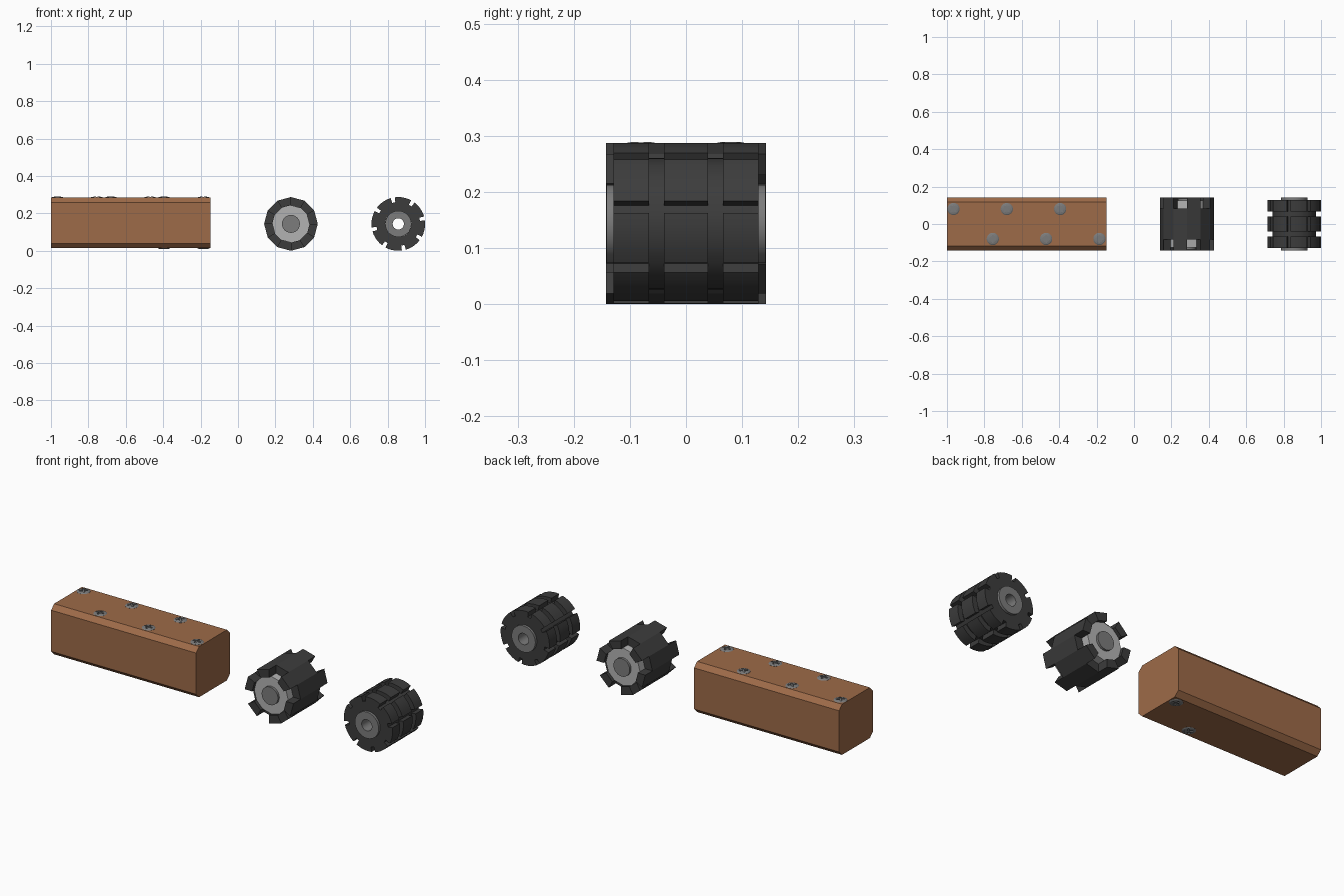
import bpy, bmesh
from math import sin, cos, pi, radians, hypot

if "Cube" in bpy.data.objects:
    bpy.data.objects.remove(bpy.data.objects["Cube"])


def material(name, r, g, b):
    m = bpy.data.materials.new(name)
    m.diffuse_color = (r, g, b, 1)
    m.use_nodes = True
    m.node_tree.nodes["Principled BSDF"].inputs["Base Color"].default_value = m.diffuse_color
    return m


WOOD = material("wood", 0.34, 0.145, 0.065)
RUBBER = material("rubber", 0.045, 0.045, 0.045)
PALE = material("pale_metal", 0.45, 0.45, 0.45)
STEEL = material("steel", 0.2, 0.2, 0.2)


def finish(bm, name, mat, loc=(0, 0, 0), smooth=False):
    bmesh.ops.remove_doubles(bm, verts=bm.verts, dist=1e-5)
    bmesh.ops.recalc_face_normals(bm, faces=bm.faces)
    me = bpy.data.meshes.new(name)
    bm.to_mesh(me)
    bm.free()
    me.materials.append(mat)
    ob = bpy.data.objects.new(name, me)
    ob.location = loc
    bpy.context.collection.objects.link(ob)
    if smooth:
        bpy.ops.object.select_all(action='DESELECT')
        bpy.context.view_layer.objects.active = ob
        ob.select_set(True)
        bpy.ops.object.shade_smooth_by_angle(angle=radians(30))
    return ob


def lathe(profile, angles):
    """Spin a closed (radius, y) profile round the y axis; returns bm and faces[angle][edge]."""
    bm = bmesh.new()
    rows = [[bm.verts.new((r * cos(a), y, r * sin(a))) for r, y in profile] for a in angles]
    n, faces = len(profile), []
    for i, row in enumerate(rows):
        nxt = rows[(i + 1) % len(rows)]
        strip = []
        for j in range(n):
            k = (j + 1) % n
            if profile[j][0] == 0 and profile[k][0] == 0:
                continue
            strip.append(bm.faces.new((row[j], row[k], nxt[k], nxt[j])))
        faces.append(strip)
    bmesh.ops.recalc_face_normals(bm, faces=bm.faces)
    return bm, faces


def steps(n):
    return [2 * pi * i / n for i in range(n)]


Z = 0.1435
R = 0.1435

# Chamfered wooden beam
bm = bmesh.new()
hy, z0, z1, c = 0.142, 0.0145, 0.2835, 0.025
section = [(-hy, z0 + c), (-hy + c, z0), (hy - c, z0), (hy, z0 + c),
           (hy, z1 - c), (hy - c, z1), (-hy + c, z1), (-hy, z1 - c)]
end = bm.faces.new([bm.verts.new((-1, y, z)) for y, z in section])
ext = bmesh.ops.extrude_face_region(bm, geom=[end], use_keep_orig=True)
bmesh.ops.translate(bm, vec=(0.853, 0, 0),
                    verts=[g for g in ext["geom"] if isinstance(g, bmesh.types.BMVert)])
finish(bm, "wooden_beam", WOOD)

# Domed screw head with a cross recess
bm, _ = lathe([(0, -0.005), (0.033, -0.005), (0.033, 0.0005), (0.028, 0.0035),
               (0.018, 0.0055), (0, 0.006)], steps(20))
screw = finish(bm, "screw", STEEL)
for sx, sz in ((0.042, 0.009), (0.009, 0.042)):
    bm = bmesh.new()
    bmesh.ops.create_cube(bm, size=1)
    bmesh.ops.scale(bm, vec=(sx, 0.02, sz), verts=bm.verts)
    bmesh.ops.translate(bm, vec=(0, 0.0112, 0), verts=bm.verts)
    cutter = finish(bm, "recess_cutter", STEEL)
    cutter.hide_render = True
    mod = screw.modifiers.new("recess", 'BOOLEAN')
    mod.object, mod.operation, mod.solver = cutter, 'DIFFERENCE', 'EXACT'
    bpy.context.view_layer.objects.active = screw
    bpy.ops.object.modifier_apply(modifier=mod.name)
    bpy.data.objects.remove(cutter)

# Six screws on top, two underneath
places = [(x, 0.08, z1, 45) for x in (-0.965, -0.68, -0.395)]
places += [(x, -0.08, z1, 0) for x in (-0.755, -0.47, -0.185)]
places += [(-0.395, -0.08, z0, 45), (-0.185, 0.08, z0, 0)]
for i, (x, y, z, turn) in enumerate(places):
    ob = screw if i == 0 else screw.copy()
    if i:
        bpy.context.collection.objects.link(ob)
    ob.name = f"screw_{i + 1}"
    ob.location = (x, y, z)
    ob.rotation_euler = (pi / 2 if z == z1 else -pi / 2, 0, radians(turn))

# Twelve-sided wheel: teeth alternate between front and back
AX = 0.283
bm, faces = lathe([(0.1, -0.083), (R, -0.083), (R, 0.083), (0.1, 0.083)], steps(12))
for edge, parity, dy in ((0, 1, -0.06), (2, 0, 0.06)):
    caps = [f[edge] for k, f in enumerate(faces) if k % 2 == parity]
    out = bmesh.ops.extrude_discrete_faces(bm, faces=caps)["faces"]
    bmesh.ops.translate(bm, vec=(0, dy, 0), verts=list({v for f in out for v in f.verts}))
finish(bm, "toothed_tyre", RUBBER, (AX, 0, Z))
for name, r, y, n, mat in (("toothed_wheel_hub", 0.1, 0.125, 12, PALE),
                           ("toothed_wheel_axle", 0.048, 0.137, 24, STEEL)):
    bm, _ = lathe([(0, -y), (r, -y), (r, y), (0, y)], steps(n))
    finish(bm, name, mat, (AX, 0, Z), smooth=n > 12)

# Block-tread wheel: raise three rows of eight blocks from the core
BX, core = 0.857, 0.117
ys = [-0.129, -0.066, -0.039, 0.039, 0.066, 0.129]
half, seg = 4.3, 5
angles = []
for k in range(8):
    a0 = 12 + 45 * k
    angles.append(radians(a0 - half))
    angles += [radians(a0 + half + (45 - 2 * half) * s / seg) for s in range(seg)]
bm, faces = lathe([(0.07, ys[0])] + [(core, y) for y in ys] + [(0.07, ys[-1])], angles)
blocks = [f[e] for i, f in enumerate(faces) if i % (seg + 1) for e in (1, 3, 5)]
ext = bmesh.ops.extrude_face_region(bm, geom=blocks)
for v in ext["geom"]:
    if isinstance(v, bmesh.types.BMVert):
        s = R / hypot(v.co.x, v.co.z)
        v.co.x *= s
        v.co.z *= s
left = [f for f in blocks if f.is_valid]
if left:
    bmesh.ops.delete(bm, geom=left, context='FACES')
finish(bm, "block_tread_tyre", RUBBER, (BX, 0, Z), smooth=True)

# Hub with a through hole
bm, _ = lathe([(0.03, -0.142), (0.07, -0.142), (0.07, 0.142), (0.03, 0.142)], steps(32))
finish(bm, "block_tread_hub", STEEL, (BX, 0, Z), smooth=True)
